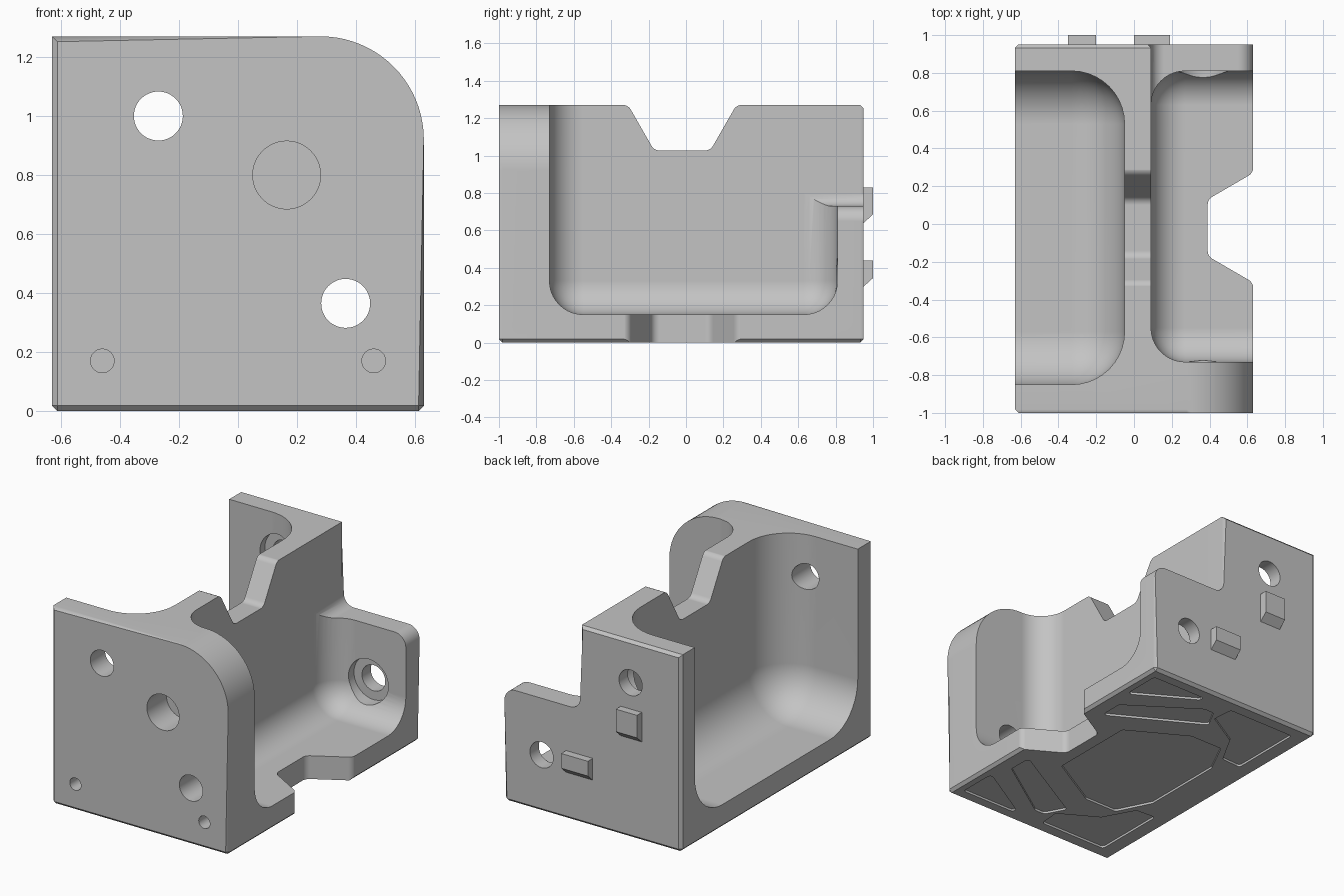
import bpy, bmesh, math
from mathutils import Vector

cube = bpy.data.objects.get("Cube")
if cube:
    bpy.data.objects.remove(cube, do_unlink=True)

grey = bpy.data.materials.new("plain grey")
grey.use_nodes = True
colour = (0.55, 0.55, 0.55, 1)
grey.diffuse_color = colour
grey.node_tree.nodes["Principled BSDF"].inputs["Base Color"].default_value = colour


def add_object(name, bm):
    bmesh.ops.recalc_face_normals(bm, faces=bm.faces)
    mesh = bpy.data.meshes.new(name)
    bm.to_mesh(mesh)
    bm.free()
    obj = bpy.data.objects.new(name, mesh)
    obj.data.materials.append(grey)
    bpy.context.scene.collection.objects.link(obj)
    return obj


def rounded(points, steps=10):
    """Turn (a, b, radius) corners into an outline with true arcs."""
    out = []
    for i, (a, b, r) in enumerate(points):
        p = Vector((a, b))
        if not r:
            out.append(p)
            continue
        to_prev = (Vector(points[i - 1][:2]) - p).normalized()
        to_next = (Vector(points[(i + 1) % len(points)][:2]) - p).normalized()
        half = to_prev.angle(to_next) / 2
        centre = p + (to_prev + to_next).normalized() * r / math.sin(half)
        reach = r / math.tan(half)
        v1, v2 = p + to_prev * reach - centre, p + to_next * reach - centre
        w = math.pi - 2 * half
        for k in range(steps + 1):
            t = k / steps
            out.append(centre + (v1 * math.sin((1 - t) * w) + v2 * math.sin(t * w)) / math.sin(w))
    return out


def prism(name, outline, axis, lo, hi, chamfer_end=None):
    """Extrude an outline along an axis, optionally chamfering one end and the base."""
    place = {"x": lambda a, b, d: (d, a, b),
             "y": lambda a, b, d: (a, d, b),
             "z": lambda a, b, d: (a, b, d)}[axis]
    bm = bmesh.new()
    rings = [[bm.verts.new(place(p[0], p[1], d)) for p in outline] for d in (lo, hi)]
    for ring in rings:
        bm.faces.new(ring)
    for i in range(len(outline)):
        j = (i + 1) % len(outline)
        bm.faces.new((rings[0][i], rings[0][j], rings[1][j], rings[1][i]))
    if chamfer_end is not None:
        def picked(e):
            u, v = (vert.co for vert in e.verts)
            at_end = all(abs(c.y - chamfer_end) < 1e-5 for c in (u, v))
            base = u.z == 0 and v.z == 0 and abs(u.y - v.y) > 0.1
            return at_end or base
        bmesh.ops.bevel(bm, geom=[e for e in bm.edges if picked(e)], offset=0.018,
                        segments=1, affect="EDGES", clamp_overlap=False)
    return add_object(name, bm)


def rounded_box(name, lo, hi, radius):
    bm = bmesh.new()
    bmesh.ops.create_cube(bm, size=1)
    for v in bm.verts:
        v.co = [l + (h - l) * (c + 0.5) for l, h, c in zip(lo, hi, v.co)]
    bmesh.ops.bevel(bm, geom=bm.edges[:], offset=radius, segments=10,
                    profile=0.5, affect="EDGES")
    return add_object(name, bm)


def rod(name, x, z, radius, y0, y1):
    ring = [(x + radius * math.cos(a), z + radius * math.sin(a))
            for a in (math.tau * k / 48 for k in range(48))]
    return prism(name, ring, "y", y0, y1)


def combine(target, tool, operation):
    mod = target.modifiers.new("combine", "BOOLEAN")
    mod.operation, mod.solver, mod.object = operation, "EXACT", tool
    bpy.ops.object.select_all(action="DESELECT")
    target.select_set(True)
    bpy.context.view_layer.objects.active = target
    bpy.ops.object.modifier_apply(modifier=mod.name)
    bpy.data.objects.remove(tool, do_unlink=True)


# Solid block: front half with one big round corner, rear half with a step
W, H, FRONT, BACK = 0.63, 1.27, -1.0, 0.95
front_shape = rounded([(-W, 0, 0), (W, 0, 0), (W, H, 0.35), (-W, H, 0)], 20)
rear_shape = rounded([(-W, 0, 0), (W, 0, 0), (W, 0.73, 0.08), (0.09, 0.73, 0.07),
                      (0.09, H, 0), (-W, H, 0)])
body = prism("bracket_body", front_shape, "y", FRONT, 0, FRONT)
combine(body, prism("rear_half", rear_shape, "y", -0.1, BACK, BACK), "UNION")

# Rounded pockets on both sides of the middle wall
cutters = [
    rounded_box("right_pocket", (-1.4, -0.85, 0.15), (-0.05, 0.81, 2), 0.28),
    rounded_box("left_pocket", (0.09, -0.73, 0.15), (1.4, 0.81, 2), 0.18),
]


# Matching notches in the middle wall and in the floor
def notch(edge, bottom):
    out = edge + 0.2
    return rounded([(-0.6, out, 0), (-0.6, edge, 0), (-0.31, edge, 0.05), (-0.17, bottom, 0.05),
                    (0.13, bottom, 0.05), (0.27, edge, 0.05), (0.6, edge, 0), (0.6, out, 0)], 6)


cutters.append(prism("wall_notch", notch(H + 0.001, 1.027), "x", -0.3, 0.3))
floor_notch = [(b, a) for a, b in notch(W + 0.001, 0.39)]
cutters.append(prism("floor_notch", floor_notch, "z", -0.2, 0.5))

# Bolt holes through both end walls, with counterbores inside the rear wall
for x, z in ((-0.27, 1.0), (0.365, 0.365)):
    cutters.append(rod("bolt_hole", x, z, 0.083, -1.2, 1.2))
    cutters.append(rod("counterbore", x, z, 0.14, 0.5, 0.86))

# Blind holes in the front
cutters.append(rod("magnet_hole", 0.165, 0.8, 0.115, -1.2, -0.8))
for x in (-0.46, 0.46):
    cutters.append(rod("pin_hole", x, 0.17, 0.04, -1.2, -0.88))

# Shallow panels under the base, mirrored front to back
panels = [
    [(0.57, 0.61), (0.57, 0.87), (0.13, 0.87)],
    [(0.52, 0.32), (0.52, 0.48), (0.09, 0.77), (0.02, 0.77), (-0.05, 0.64)],
    [(-0.04, 0.86), (-0.52, 0.86), (-0.52, 0.37), (-0.38, 0.38), (-0.27, 0.58), (-0.03, 0.72)],
]
flip = lambda pts: [(x, -0.05 - y) for x, y in pts][::-1]
half_middle = [(0.31, 0.26), (-0.06, 0.47), (-0.29, 0.47), (-0.40, 0.25)]
for shape in panels + [flip(p) for p in panels] + [half_middle + flip(half_middle)]:
    outline = rounded([(x, y, 0.02) for x, y in shape], 4)
    cutters.append(prism("base_panel", outline, "z", -0.1, 0.014))

for tool in cutters:
    combine(body, tool, "DIFFERENCE")

# Locating tabs on the back, sloped underneath
tabs = [("upright_tab", -0.35, -0.2, 0.64, 0.83), ("level_tab", 0.0, 0.19, 0.30, 0.44)]
parts = [body]
for name, x0, x1, z0, z1 in tabs:
    side = [(0.93, z0), (BACK, z0), (1.0, z0 + 0.045), (1.0, z1), (0.93, z1)]
    parts.append(prism(name, side, "x", x0, x1))

# Smooth the fillets and keep the edges crisp
bpy.ops.object.select_all(action="DESELECT")
for part in parts:
    part.select_set(True)
bpy.context.view_layer.objects.active = body
bpy.ops.object.shade_smooth_by_angle(angle=math.radians(30))
normals = body.modifiers.new("even shading", "WEIGHTED_NORMAL")
normals.keep_sharp = True
